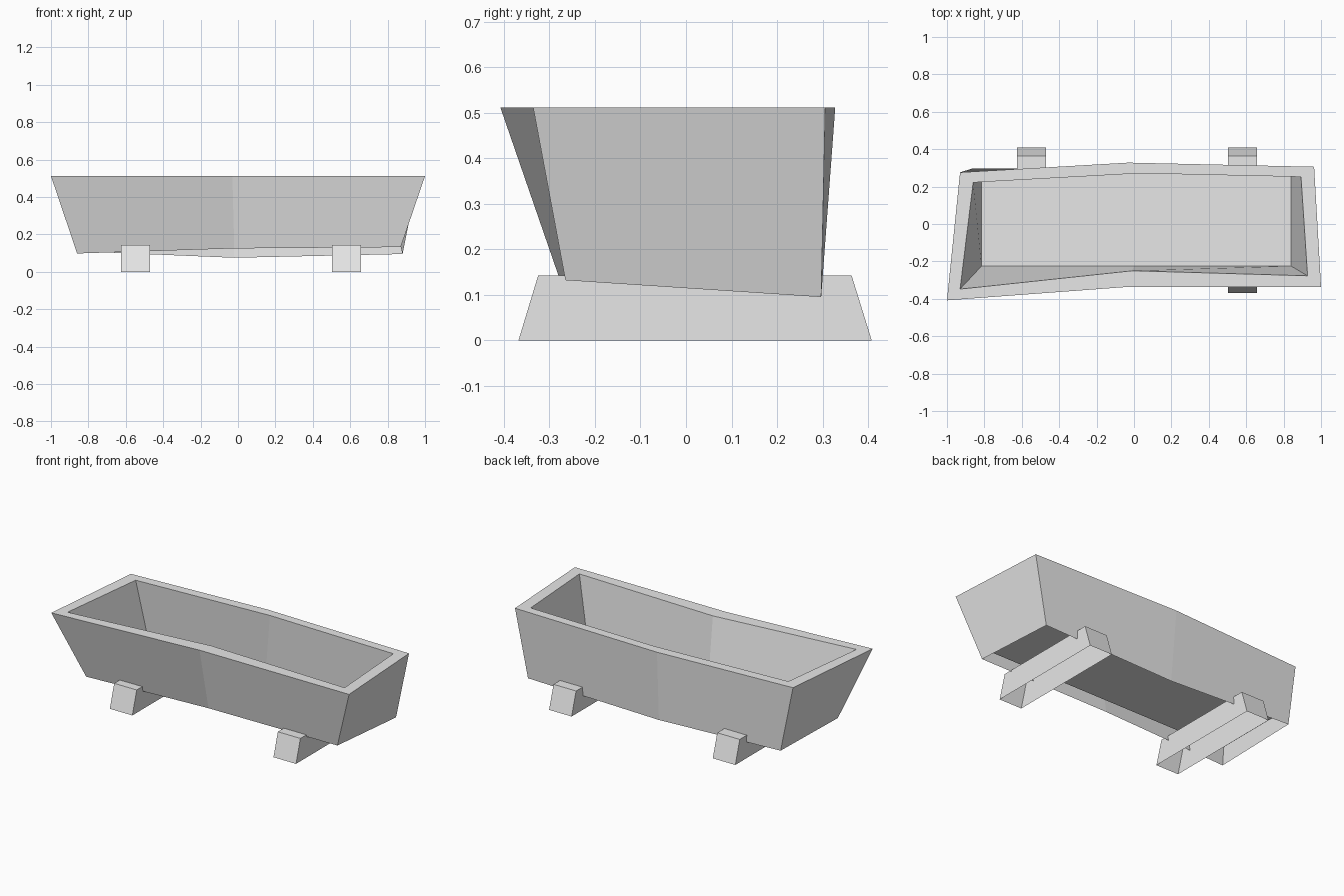
import bpy

if "Cube" in bpy.data.objects:
    bpy.data.objects.remove(bpy.data.objects["Cube"])

grey = bpy.data.materials.new("plain grey")
grey.diffuse_color = (0.8, 0.8, 0.8, 1)
grey.use_nodes = True
grey.node_tree.nodes["Principled BSDF"].inputs["Base Color"].default_value = grey.diffuse_color


def make_object(name, verts, faces):
    mesh = bpy.data.meshes.new(name)
    mesh.from_pydata(verts, [], faces)
    mesh.materials.append(grey)
    obj = bpy.data.objects.new(name, mesh)
    bpy.context.collection.objects.link(obj)
    return obj


def bridge(rings):
    """Quads joining successive closed rings of equal length."""
    n = len(rings[0])
    return [(r * n + i, r * n + (i + 1) % n, (r + 1) * n + (i + 1) % n, (r + 1) * n + i)
            for r in range(len(rings) - 1) for i in range(n)]


# Trough: open-bottomed outer shell, flat rim, inner walls and raised floor.
# Each ring runs front-left, front-middle, front-right, back-right, back-middle, back-left.
TOP, FLOOR = 0.512, 0.17
outer_bottom = [(-0.86, -0.265, 0.098), (-0.02, -0.262, 0.125), (0.87, -0.265, 0.132),
                (0.88, 0.297, 0.095), (-0.02, 0.295, 0.075), (-0.86, 0.298, 0.11)]
outer_top = [(x, y, TOP) for x, y in
             [(-1, -0.408), (-0.03, -0.336), (1, -0.336), (0.963, 0.306), (-0.03, 0.328), (-0.93, 0.276)]]
inner_top = [(x, y, TOP) for x, y in
             [(-0.93, -0.348), (-0.01, -0.25), (0.928, -0.277), (0.893, 0.252), (0.03, 0.271), (-0.86, 0.222)]]
inner_floor = [(x, y, FLOOR) for x, y in
               [(-0.815, -0.225), (0, -0.225), (0.84, -0.225), (0.84, 0.27), (0, 0.275), (-0.815, 0.27)]]
rings = [outer_bottom, outer_top, inner_top, inner_floor]
make_object("trough", sum(rings, []), bridge(rings) + [tuple(range(18, 24))])

# Support beams: tapered ends, hollow underneath
for name, x0, x1 in (("left_support", -0.625, -0.47), ("right_support", 0.502, 0.657)):
    low = [(x0, -0.368, 0), (x1, -0.368, 0), (x1, 0.408, 0), (x0, 0.408, 0)]
    high = [(x0, -0.325, 0.142), (x1, -0.325, 0.142), (x1, 0.364, 0.142), (x0, 0.364, 0.142)]
    make_object(name, low + high, bridge([low, high]) + [(4, 5, 6, 7)])
